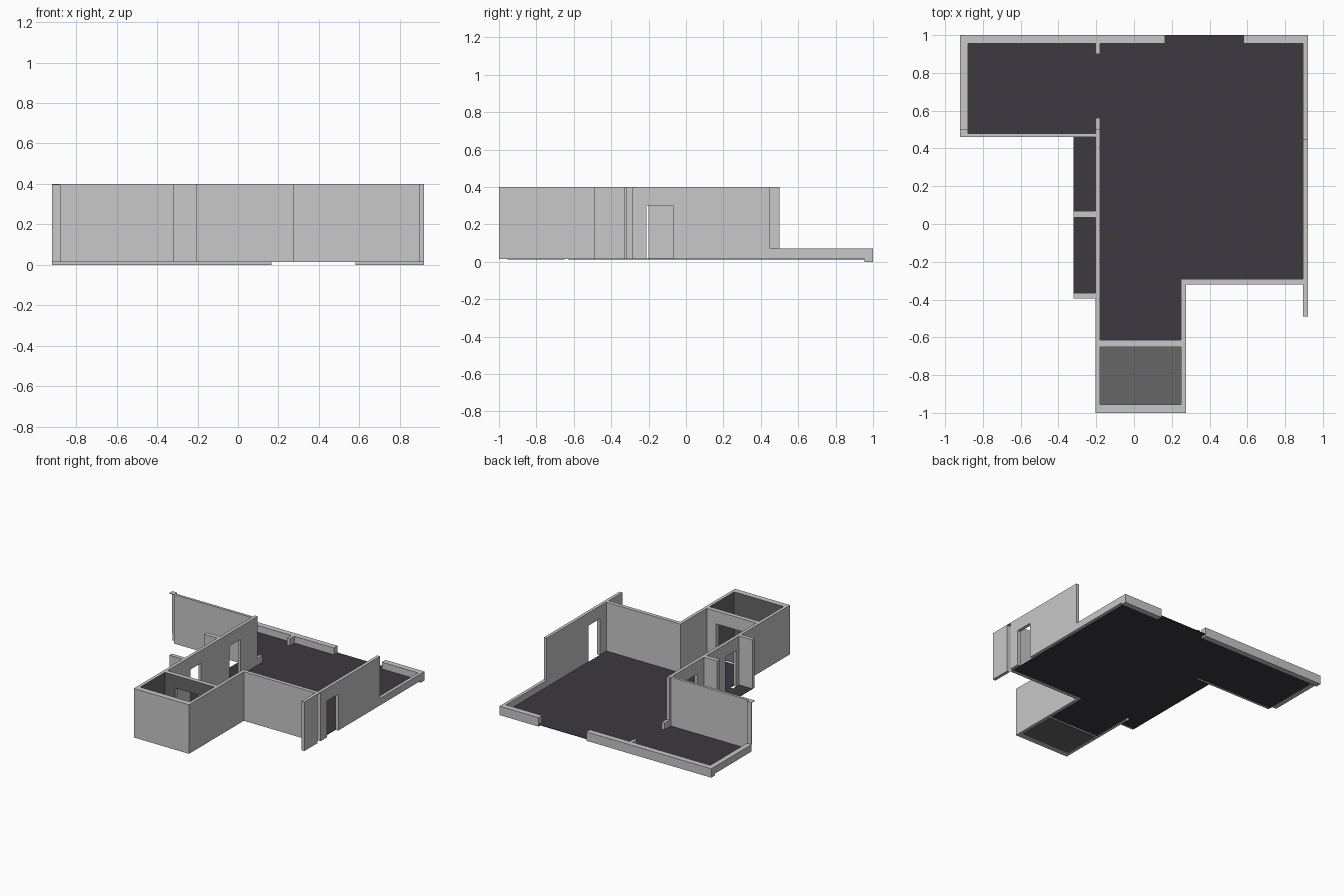
import bpy
import bmesh
from mathutils import Vector

default_cube = bpy.data.objects.get("Cube")
if default_cube:
    bpy.data.objects.remove(default_cube, do_unlink=True)

# Shared levels
GROUND, BASE, LOW, DOOR, TOP = 0, .015, .07, .3, .4
SLAB = .004


def make_material(name, red, green, blue):
    material = bpy.data.materials.new(name)
    material.use_nodes = True
    colour = (red, green, blue, 1)
    material.diffuse_color = colour
    material.node_tree.nodes["Principled BSDF"].inputs["Base Color"].default_value = colour
    return material


wall_grey = make_material("wall light grey", .58, .58, .58)
floor_dark = make_material("floor charcoal", .045, .042, .051)
room_grey = make_material("small room dark grey", .135, .135, .135)


def add_block(mesh, x_span, y_span, z_span):
    """Add one axis-aligned block to a bmesh."""
    lower, upper = (Vector(corner) for corner in zip(x_span, y_span, z_span))
    verts = bmesh.ops.create_cube(mesh, size=1)["verts"]
    for vert in verts:
        vert.co = (lower + upper) / 2 + vert.co * (upper - lower)


def inside_small_room(face):
    """True for wall faces that look into the front room."""
    centre = face.calc_center_median()
    inward = Vector((ROOM_CENTRE[0] - centre.x, ROOM_CENTRE[1] - centre.y, 0))
    within = (ROOM_X[0] - .01 < centre.x < ROOM_X[1] + .01
              and ROOM_Y[0] - .01 < centre.y < ROOM_Y[1] + .01)
    return within and abs(face.normal.z) < .5 and face.normal.dot(inward) > 0


def finish(name, mesh, materials):
    data = bpy.data.meshes.new(name)
    bmesh.ops.recalc_face_normals(mesh, faces=mesh.faces)
    if len(materials) > 1:
        for face in mesh.faces:
            face.material_index = int(inside_small_room(face))
    mesh.to_mesh(data)
    mesh.free()
    for material in materials:
        data.materials.append(material)
    part = bpy.data.objects.new(name, data)
    bpy.context.collection.objects.link(part)
    return part


def wall(name, x_span, y_span, bottom=BASE, top=TOP, doors=(), axis="y"):
    """Build a straight wall, split around its doorways along the axis."""
    mesh = bmesh.new()

    def piece(start, end, low):
        run = (start, end)
        if axis == "y":
            add_block(mesh, x_span, run, (low, top))
        else:
            add_block(mesh, run, y_span, (low, top))

    start, finish_at = y_span if axis == "y" else x_span
    for door_start, door_end in doors:
        piece(start, door_start, bottom)
        piece(door_start, door_end, DOOR)
        start = door_end
    piece(start, finish_at, bottom)
    return finish(name, mesh, [wall_grey, room_grey])


def floor(name, x_span, y_span, material=floor_dark):
    mesh = bmesh.new()
    add_block(mesh, x_span, y_span, (BASE - SLAB / 2, BASE + SLAB / 2))
    return finish(name, mesh, [material])


# Plan lines shared by neighbouring walls
LEFT, RIGHT = -.92, .92
RIGHT_INNER = .895
MID_WALL = (-.205, -.18)
HALL_WALL = (.25, .275)
FRONT_WALL = (-.32, -.29)
BACK_WALL = (.955, 1)
WING_WALL = (.46, .48)
POST_X, POST_BACK = (LEFT, -.88), .5
ROOM_X, ROOM_Y = (MID_WALL[1], HALL_WALL[0]), (-.955, -.65)
ROOM_CENTRE = (sum(ROOM_X) / 2, sum(ROOM_Y) / 2)

# Floors
floor("main_floor", (MID_WALL[0], RIGHT_INNER), (FRONT_WALL[1], BACK_WALL[0]))
floor("entry_threshold", (.165, .58), BACK_WALL)
floor("hall_floor", ROOM_X, (-.63, FRONT_WALL[1]))
floor("wing_floor", (POST_X[1], MID_WALL[0]), (WING_WALL[1], BACK_WALL[0]))
floor("closet_floor", (-.32, MID_WALL[0]), (-.38, WING_WALL[0]))
floor("small_room_floor", ROOM_X, ROOM_Y, room_grey)

# Low walls at the back
wall("back_wall_wing", (LEFT, .165), BACK_WALL, GROUND, LOW, axis="x")
wall("back_wall_main", (.58, RIGHT), BACK_WALL, GROUND, LOW, axis="x")
wall("wing_low_side", POST_X, (POST_BACK, BACK_WALL[0]), top=LOW)
wall("main_low_side", (RIGHT_INNER, RIGHT), (.45, BACK_WALL[0]), top=LOW)
wall("divider_stub_back", MID_WALL, (.9, BACK_WALL[0]), top=LOW)
wall("divider_stub_front", MID_WALL, (POST_BACK, .56), top=LOW)

# Tall outer walls
wall("main_side_wall", (RIGHT_INNER, RIGHT), (FRONT_WALL[1], .45), doors=[(-.21, -.07)])
wall("side_fin", (RIGHT_INNER, RIGHT), (-.49, -.33))
wall("fin_cap", (RIGHT_INNER, RIGHT), (-.33, FRONT_WALL[1]), bottom=TOP - SLAB)
wall("main_front_wall", (HALL_WALL[1], RIGHT_INNER), FRONT_WALL, axis="x")
wall("wing_front_wall", (POST_X[1], MID_WALL[0]), WING_WALL, axis="x")
wall("wing_corner_plate", POST_X, (POST_BACK - SLAB, POST_BACK), bottom=LOW, axis="x")
wall("wing_corner_cap", POST_X, (WING_WALL[0], POST_BACK - SLAB), bottom=TOP - SLAB)

# Divider with two closet doors, split where the small room ends
wall("divider_wall", MID_WALL, (ROOM_Y[1], POST_BACK), doors=[(-.33, -.2), (.15, .29)])
wall("small_room_side", MID_WALL, ROOM_Y)

# Hall and small room walls
wall("hall_side_wall", HALL_WALL, (ROOM_Y[1], FRONT_WALL[1]))
wall("small_room_far_side", HALL_WALL, ROOM_Y)
wall("small_room_front", (MID_WALL[0], HALL_WALL[1]), (-1, ROOM_Y[0]), axis="x")
wall("small_room_door_wall", ROOM_X, (ROOM_Y[1], -.615), doors=[(-.09, .17)], axis="x")

# Closet partitions
for label, span in (("front", (-.395, -.365)), ("middle", (.035, .07))):
    wall("closet_partition_" + label, (-.32, MID_WALL[0]), span, axis="x")
